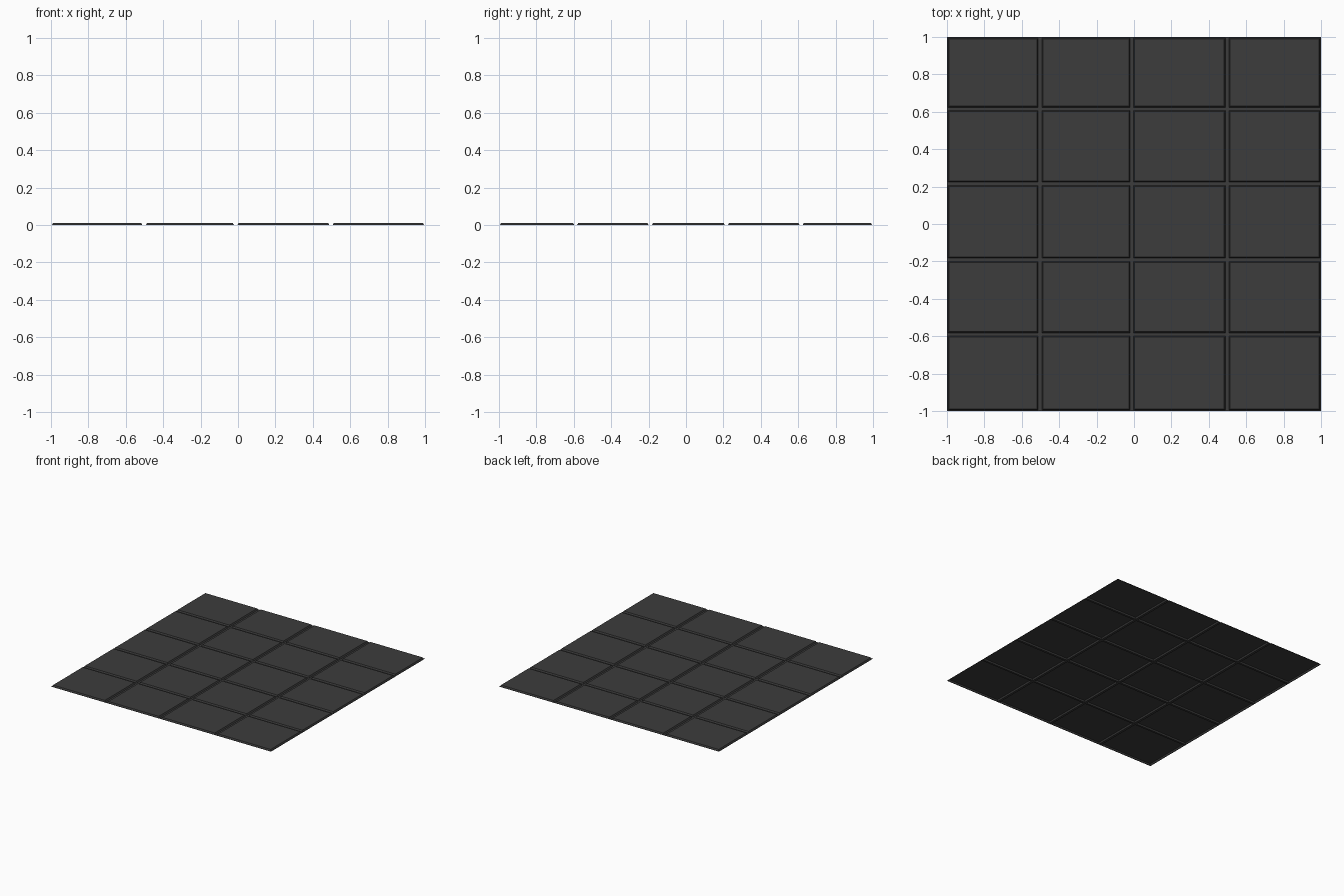
import bpy, bmesh

if "Cube" in bpy.data.objects:
    bpy.data.objects.remove(bpy.data.objects["Cube"])

# edges of the tiles and the grout gaps along each axis
xs = [-1.0, -0.995, -0.512, -0.492, -0.022, -0.003, 0.488, 0.507, 0.995, 1.0]
ys = [-1.0, -0.995, -0.598, -0.582, -0.20, -0.182, 0.207, 0.225, 0.607, 0.624, 0.995, 1.0]
HEIGHT = 0.011
BEVEL = 0.006

bm = bmesh.new()
grid = [[bm.verts.new((x, y, 0)) for y in ys] for x in xs]
tiles = []
for i in range(len(xs) - 1):
    for j in range(len(ys) - 1):
        f = bm.faces.new((grid[i][j], grid[i + 1][j], grid[i + 1][j + 1], grid[i][j + 1]))
        if i % 2 and j % 2:
            tiles.append(f)
bm.normal_update()

# raise each tile above the grout with sloping sides
bmesh.ops.inset_individual(bm, faces=tiles, thickness=BEVEL, use_even_offset=True)
for v in {v for f in tiles for v in f.verts}:
    v.co.z = HEIGHT
bm.normal_update()

mesh = bpy.data.meshes.new("tiled_floor")
bm.to_mesh(mesh)
bm.free()
floor = bpy.data.objects.new("tiled_floor", mesh)
bpy.context.collection.objects.link(floor)

# dark stone colour
mat = bpy.data.materials.new("dark_tile")
mat.diffuse_color = (0.045, 0.045, 0.045, 1)
mat.use_nodes = True
mat.node_tree.nodes["Principled BSDF"].inputs["Base Color"].default_value = mat.diffuse_color
mesh.materials.append(mat)
